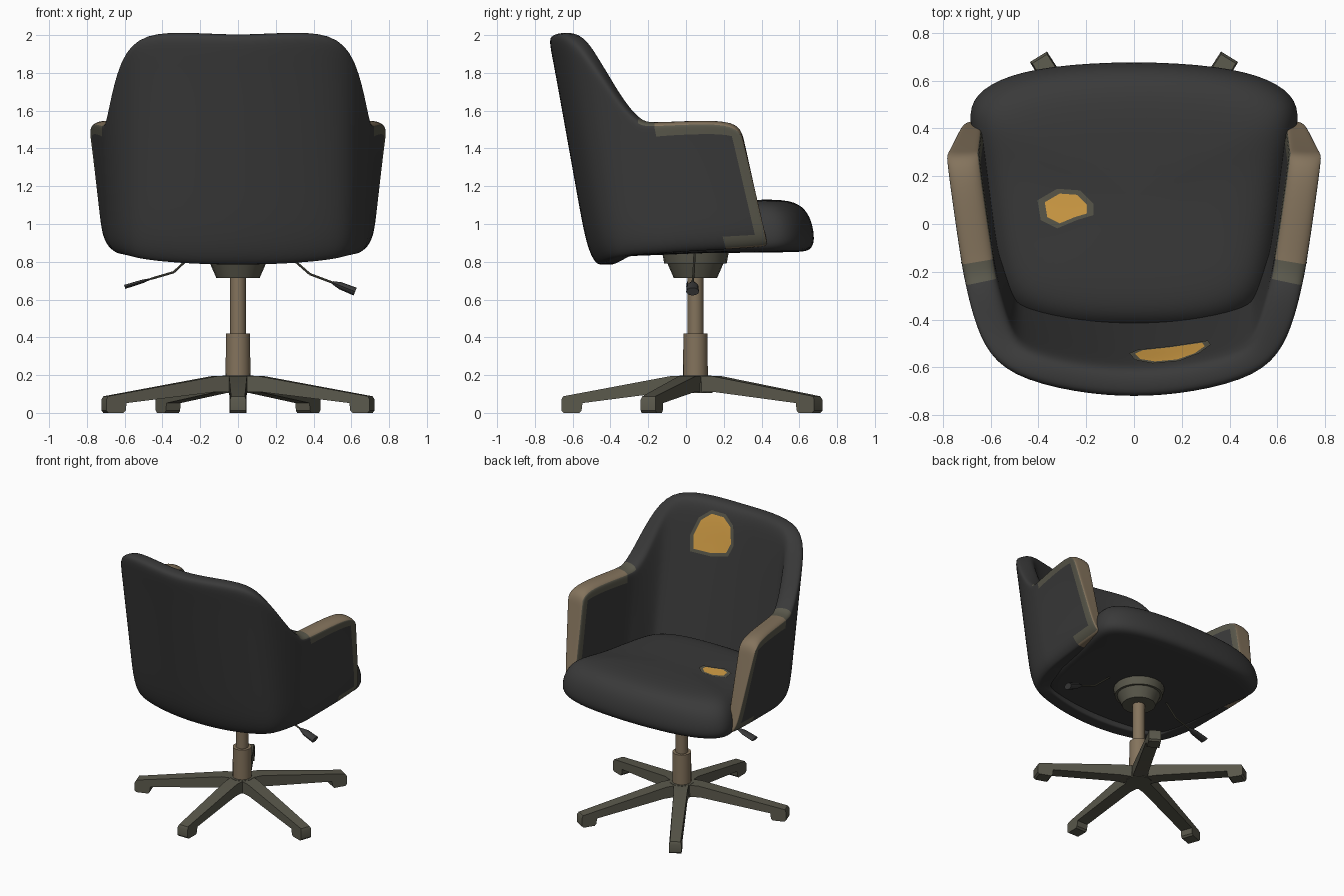
import bpy, bmesh, math
from mathutils import Vector, Matrix
from mathutils.bvhtree import BVHTree

if "Cube" in bpy.data.objects:
    bpy.data.objects.remove(bpy.data.objects["Cube"])


def material(name, rgb):
    m = bpy.data.materials.new(name)
    m.diffuse_color = (*rgb, 1)
    m.use_nodes = True
    m.node_tree.nodes["Principled BSDF"].inputs["Base Color"].default_value = m.diffuse_color
    return m


CHARCOAL = material("charcoal fabric", (0.042, 0.042, 0.042))
BROWN = material("worn brown", (0.23, 0.172, 0.108))
OLIVE = material("dark olive metal", (0.1, 0.096, 0.07))
ORANGE = material("exposed foam", (0.70, 0.37, 0.065))


def finish(bm, name, mats, smooth=True, angle=None):
    bmesh.ops.recalc_face_normals(bm, faces=bm.faces)
    me = bpy.data.meshes.new(name)
    for f in bm.faces:
        f.smooth = smooth
    bm.to_mesh(me)
    bm.free()
    ob = bpy.data.objects.new(name, me)
    bpy.context.collection.objects.link(ob)
    for m in mats:
        me.materials.append(m)
    if angle:
        bpy.ops.object.select_all(action='DESELECT')
        ob.select_set(True)
        bpy.context.view_layer.objects.active = ob
        bpy.ops.object.shade_smooth_by_angle(angle=math.radians(angle))
    return ob


def subdivide(ob, levels=2):
    mod = ob.modifiers.new("subdivision", 'SUBSURF')
    mod.levels = mod.render_levels = levels


# Wraparound shell: bottom and top outer points from arm front to centre back
HALF = [((.712, .435, .885), (.787, .295, 1.475)),
        ((.714, .40, .88), (.785, .255, 1.545)),
        ((.712, .24, .868), (.757, .05, 1.55)),
        ((.69, -.10, .85), (.718, -.205, 1.535)),
        ((.683, -.14, .845), (.708, -.25, 1.55)),
        ((.66, -.25, .84), (.69, -.34, 1.63)),
        ((.61, -.38, .83), (.635, -.52, 1.90)),
        ((.51, -.45, .81), (.52, -.645, 2.015)),
        ((.25, -.50, .788), (.25, -.715, 2.015)),
        ((0, -.515, .785), (0, -.735, 2.0))]
flip = Vector((-1, 1, 1))
ribs = [(Vector(b), Vector(t)) for b, t in HALF]
ribs += [(b * flip, t * flip) for b, t in reversed(ribs[:-1])]
ROWS = [0, .07, .3, .6, .95, 1]
COLS = [0, .22, .78, 1]
NU, NV, NW = len(ribs) - 1, len(ROWS) - 1, len(COLS) - 1


def shell_point(u, v, w):
    s = min(u, NU - u)                      # rib counted from an arm front
    f = ROWS[v] if v != NV - 1 or s < 4 else .89

    def outer(i):
        b, t = ribs[max(0, min(NU, i))]
        return b.lerp(t, f)
    tan = outer(u + 1) - outer(u - 1)
    inward = Vector((tan.y, -tan.x, 0)).normalized()
    start = .035 if v == 0 else 0
    low = (.075, .085, .10, .12, .13)[s] if s < 5 else .14
    thick = low + (.137 - low) * f          # arms thin towards the bottom
    p = outer(u) + inward * (start + (thick - start) * COLS[w])
    if v == NV and w in (0, NW):            # rounded rim
        p.z -= .045 if w and s > 4 else .022
    return p


bm = bmesh.new()
cache = {}


def vert(*key):
    if key not in cache:
        cache[key] = bm.verts.new(shell_point(*key))
    return cache[key]


def quad(a, b, c, d, mat=0):
    bm.faces.new([vert(*k) for k in (a, b, c, d)]).material_index = mat


for u in range(NU):
    s = min(u, NU - 1 - u)                  # segment counted from an arm front
    for w in (0, NW):                       # outer and inner walls, faded edge on arms
        for v in range(NV):
            edge = s == 0 or (s < 3 and v == NV - 1) or (s == 1 and v == 0)
            quad((u, v, w), (u + 1, v, w), (u + 1, v + 1, w), (u, v + 1, w), 2 if edge else 0)
    for w in range(NW):                     # underside and rim
        quad((u, 0, w), (u + 1, 0, w), (u + 1, 0, w + 1), (u, 0, w + 1), 1 if s < 2 else 0)
        quad((u, NV, w), (u + 1, NV, w), (u + 1, NV, w + 1), (u, NV, w + 1),
             1 if s < 3 else 2 if s == 3 else 0)
for u in (0, NU):                           # arm fronts
    for v in range(NV):
        for w in range(NW):
            quad((u, v, w), (u, v + 1, w), (u, v + 1, w + 1), (u, v, w + 1), 1)
shell = finish(bm, "backrest_and_arms", [CHARCOAL, BROWN, OLIVE])
subdivide(shell)

# Seat cushion: outline lofted through scaled layers, dipping towards the back
SEAT = [(0, .69), (.36, .67), (.58, .615), (.695, .525), (.695, .41), (.65, .22),
        (.60, -.2), (.53, -.38), (.32, -.455), (0, -.465)]
outline = SEAT + [(-x, y) for x, y in reversed(SEAT[1:-1])]
LAYERS = [(.5, .85), (.88, .85), (.96, .862), (1.0, .91), (.972, 1.02),
          (.895, 1.095), (.75, 1.132), (.4, 1.14)]


def seat_point(x, y, s, z):
    y = .08 + (y - .08) * s
    if z < .9:
        z -= max(0, .1 - y) * .05
    elif z > 1:
        z -= .042 * max(0, min(1, (.42 - y) / .35))
    return (x * s, y, z)


bm = bmesh.new()
rings = [[bm.verts.new(seat_point(x, y, s, z)) for x, y in outline] for s, z in LAYERS]
n = len(outline)
for a, b in zip(rings, rings[1:]):
    for i in range(n):
        bm.faces.new((a[i], a[(i + 1) % n], b[(i + 1) % n], b[i]))
bm.faces.new(rings[0])
bm.faces.new(rings[-1])
seat = finish(bm, "seat", [CHARCOAL])
subdivide(seat)


# Worn patches: thin plates following the upholstery
def patch(name, target, shape, place, direction, ring):
    dg = bpy.context.evaluated_depsgraph_get()
    tree = BVHTree.FromObject(target, dg)
    c = Vector((sum(p[0] for p in shape), sum(p[1] for p in shape))) / len(shape)
    d = Vector(direction)
    bm = bmesh.new()

    def project(p):
        start = Vector(place(*p))
        hit = tree.ray_cast(start, d)[0]
        return bm.verts.new((hit or start) - d * .005)
    loops = [[project(c + (Vector(p) - c) * s) for p in shape] for s in (.35, .7, 1.04, ring)]
    mid = project(c)
    k = len(shape)
    for i in range(k):
        j = (i + 1) % k
        bm.faces.new((mid, loops[0][i], loops[0][j]))
        for q in range(3):
            f = bm.faces.new((loops[q][i], loops[q][j], loops[q + 1][j], loops[q + 1][i]))
            f.material_index = 1 if q == 2 else 0
    ob = finish(bm, name, [ORANGE, OLIVE])
    if sum(f.normal.dot(d) for f in ob.data.polygons) > 0:
        ob.data.flip_normals()


bpy.context.view_layer.update()
patch("seat_worn_patch", seat,
      [(-.37, .09), (-.36, .03), (-.31, .005), (-.25, .03), (-.20, .045),
       (-.20, .08), (-.24, .12), (-.31, .125)],
      lambda x, y: (x, y, 1.6), (0, 0, -1), 1.38)
patch("backrest_worn_patch", shell,
      [(.01, 1.76), (.03, 1.87), (.09, 1.92), (.18, 1.925), (.25, 1.87),
       (.29, 1.76), (.28, 1.67), (.15, 1.665), (.04, 1.69)],
      lambda x, z: (x, .6, z), (0, -1, 0), 1.22)


# Turned parts and rods
def rod(name, a, b, r1, r2, mat, sides=20, flat=1):
    a, b = Vector(a), Vector(b)
    bm = bmesh.new()
    m = (Matrix.Translation((a + b) / 2)
         @ (b - a).to_track_quat('Z', 'Y').to_matrix().to_4x4())
    bmesh.ops.create_cone(bm, cap_ends=True, segments=sides, radius1=r1, radius2=r2,
                          depth=(b - a).length, matrix=m @ Matrix.Diagonal((1, flat, 1, 1)))
    return finish(bm, name, [mat], angle=40)


CY = .05
rod("gas_column", (0, CY, .18), (0, CY, .75), .042, .042, BROWN)
rod("column_sleeve", (0, CY, .12), (0, CY, .42), .066, .064, BROWN)
rod("mechanism_cone", (0, CY, .715), (0, CY, .795), .115, .15, OLIVE)
rod("mechanism_flange", (0, CY, .79), (0, CY, .87), .165, .18, OLIVE)

# Adjusting levers with paddle handles
for side, path, flat in (
        ("left", [(-.25, .045, .83), (-.34, .04, .745), (-.46, .035, .71), (-.60, .035, .667)], .32),
        ("right", [(.26, .045, .84), (.38, .04, .735), (.50, .035, .69), (.62, .035, .642)], .65)):
    for i in range(2):
        rod(f"{side}_lever_wire_{i + 1}", path[i], path[i + 1], .006, .006, OLIVE, 8)
    a, b = Vector(path[2]), Vector(path[3])
    m = a.lerp(b, .35)
    rod(f"{side}_handle_neck", a, m, .012, .03, CHARCOAL, 12, flat)
    rod(f"{side}_handle_grip", m, b, .03, .034, CHARCOAL, 12, flat)

# Five-legged base: tapered side profile for each leg
TIPS = [(0, -.66), (.71, -.20), (-.71, -.20), (.40, .70), (-.40, .70)]
for k, (tx, ty) in enumerate(TIPS):
    d = Vector((tx, ty - CY, 0))
    L = d.length
    d.normalize()
    side = Vector((-d.y, d.x, 0))
    profile = [(0, .195), (.13, .195), (L - .01, .088), (L, .07), (L, .012), (L - .012, 0),
               (L - .095, 0), (L - .107, .012), (L - .112, .052), (.15, .11), (0, .11)]
    bm = bmesh.new()
    ends = []
    for s in (-1, 1):
        ends.append([])
        for r, z in profile:
            half = .056 - .014 * r / L - (.006 if z > .08 and r > .1 else 0)
            ends[-1].append(bm.verts.new(Vector((0, CY, z)) + d * r + side * s * half))
    m = len(profile)
    for i in range(m):
        j = (i + 1) % m
        bm.faces.new((ends[0][i], ends[0][j], ends[1][j], ends[1][i]))
    bm.faces.new(ends[0])
    bm.faces.new(ends[1])
    finish(bm, f"base_leg_{k + 1}", [OLIVE], angle=30)
rod("base_hub", (0, CY, .105), (0, CY, .197), .09, .085, OLIVE, 10)
